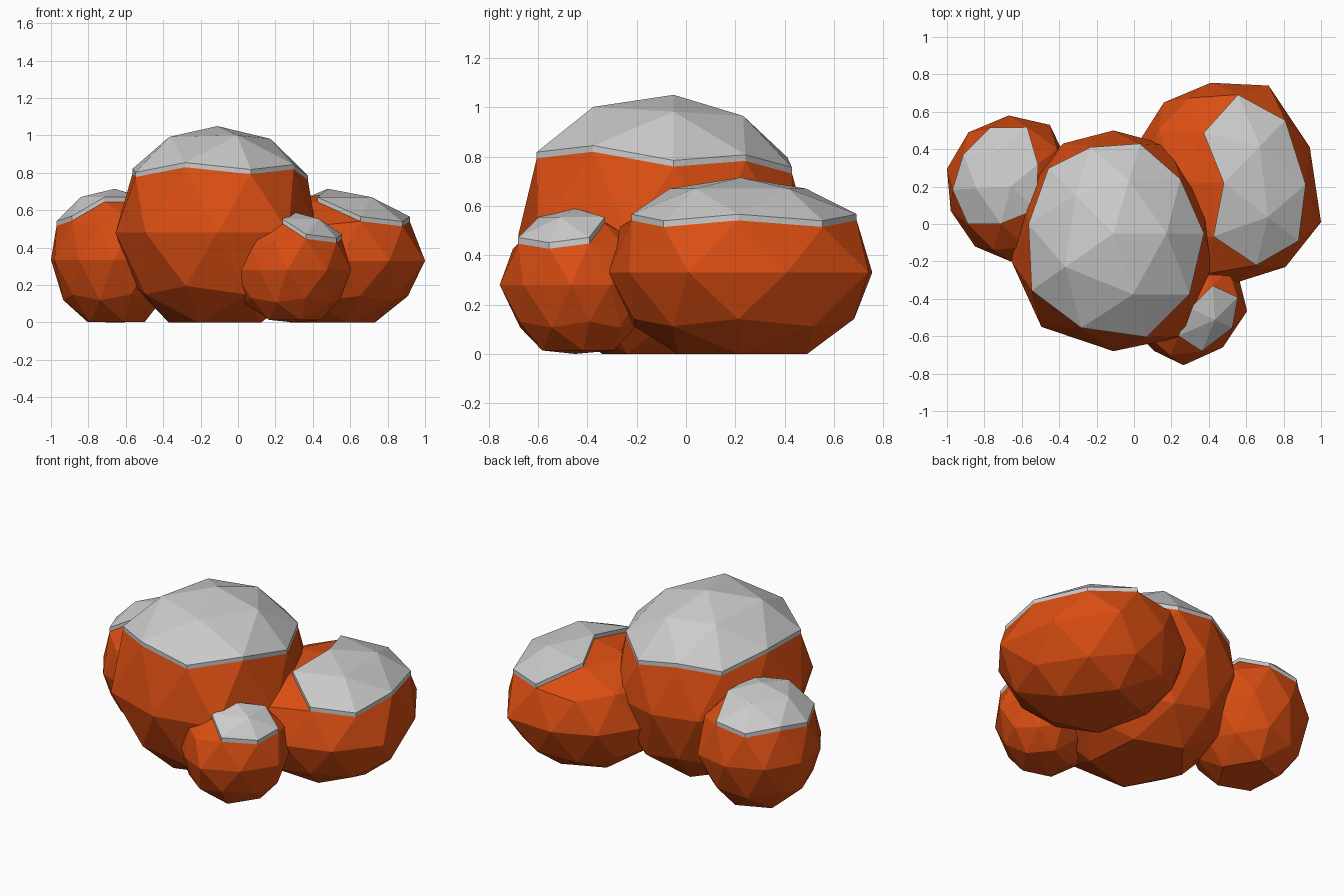
import bpy, bmesh, math

if "Cube" in bpy.data.objects:
    bpy.data.objects.remove(bpy.data.objects["Cube"])

ORANGE = bpy.data.materials.new("orange_stone")
ORANGE.diffuse_color = (0.7, 0.075, 0.006, 1)
ORANGE.use_nodes = True
ORANGE.node_tree.nodes["Principled BSDF"].inputs["Base Color"].default_value = ORANGE.diffuse_color


def shape_rock(bm, centre, outline, mid, height, tilt):
    """Fit a faceted ball to a ten-sided plan outline and a flat base."""
    cx, cy = centre
    for v in bm.verts:
        x, y, z = v.co
        r = math.hypot(x, y)
        f = ((math.degrees(math.atan2(y, x)) - 18) / 36) % 10
        f = round(f * 2) / 2 % 10
        i, t = int(f), f - int(f)
        a, b = outline[i], outline[(i + 1) % 10]
        s = r / (math.cos(math.radians(18)) if t else 1)
        if z < -0.1:
            s *= 0.93          # narrower underside
        v.co.x = cx + s * (a[0] * (1 - t) + b[0] * t - cx)
        v.co.y = cy + s * (a[1] * (1 - t) + b[1] * t - cy)
        if z > 0.1:            # rounded-off top
            v.co.z = mid + z ** 0.83 * height + tilt * (v.co.y - cy)
        elif z < -0.1:         # underside flattened on the ground
            v.co.z = max(0, mid - (-z) ** 0.9 * height * 1.08)
        else:
            v.co.z = mid


def add_object(name, bm, material=None):
    bm.normal_update()
    mesh = bpy.data.meshes.new(name)
    bm.to_mesh(mesh)
    bm.free()
    obj = bpy.data.objects.new(name, mesh)
    bpy.context.collection.objects.link(obj)
    if material:
        mesh.materials.append(material)


def add_rock(name, centre, outline, mid, height, turn=36, tilt=0,
             facing=0, spread=181, top_spread=181):
    bm = bmesh.new()
    bmesh.ops.create_icosphere(bm, subdivisions=2, radius=1)
    turn = math.radians(turn)
    for v in bm.verts:
        x, y, z = v.co
        v.co = (x * math.cos(turn) - y * math.sin(turn),
                x * math.sin(turn) + y * math.cos(turn), z)

    # choose the upper facets that carry the cap
    bare = []
    for f in bm.faces:
        c = f.calc_center_median()
        az = math.degrees(math.atan2(c.y, c.x))
        off = abs((az - facing + 180) % 360 - 180)
        limit = top_spread if c.z > 0.85 else spread
        if c.z < 0.52 or off > limit:
            bare.append(f.index)
    shape_rock(bm, centre, outline, mid, height, tilt)

    # cap: the chosen facets lifted straight up, with a thin rim
    cap = bm.copy()
    cap.faces.ensure_lookup_table()
    bmesh.ops.delete(cap, geom=[cap.faces[i] for i in bare], context='FACES')
    lifted = bmesh.ops.extrude_face_region(cap, geom=cap.faces[:])["geom"]
    for v in lifted:
        if isinstance(v, bmesh.types.BMVert):
            v.co.z += 0.025
    bmesh.ops.recalc_face_normals(cap, faces=cap.faces[:])
    add_object(name, bm, ORANGE)
    add_object(name + "_cap", cap)


# Outlines run anticlockwise in plan, starting just left of +x
add_rock("main_rock", (-0.11, -0.05),
         [(.39, .13), (.19, .42), (-.11, .50), (-.38, .43), (-.58, .21),
          (-.655, -.20), (-.495, -.55), (-.11, -.68), (.27, -.60), (.42, -.23)],
         0.48, 0.545, turn=0, tilt=-0.06)

add_rock("right_rock", (0.48, 0.22),
         [(.94, .41), (.72, .74), (.41, .755), (.16, .65), (.02, .43),
          (.02, .03), (.22, -.28), (.54, -.315), (.81, -.23), (1.0, .01)],
         0.33, 0.36, facing=0, spread=80, top_spread=80)

add_rock("left_rock", (-0.66, 0.20),
         [(-.34, .30), (-.45, .53), (-.67, .58), (-.885, .49), (-1.0, .295),
          (-.98, .07), (-.85, -.12), (-.66, -.20), (-.46, -.12), (-.35, .08)],
         0.335, 0.355, facing=144, spread=84)

add_rock("small_rock", (0.30, -0.45),
         [(.565, -.305), (.47, -.16), (.30, -.13), (.11, -.22), (-.02, -.36),
          (-.03, -.54), (.11, -.68), (.265, -.755), (.475, -.66), (.605, -.465)],
         0.28, 0.285, facing=324, spread=45, top_spread=45)
